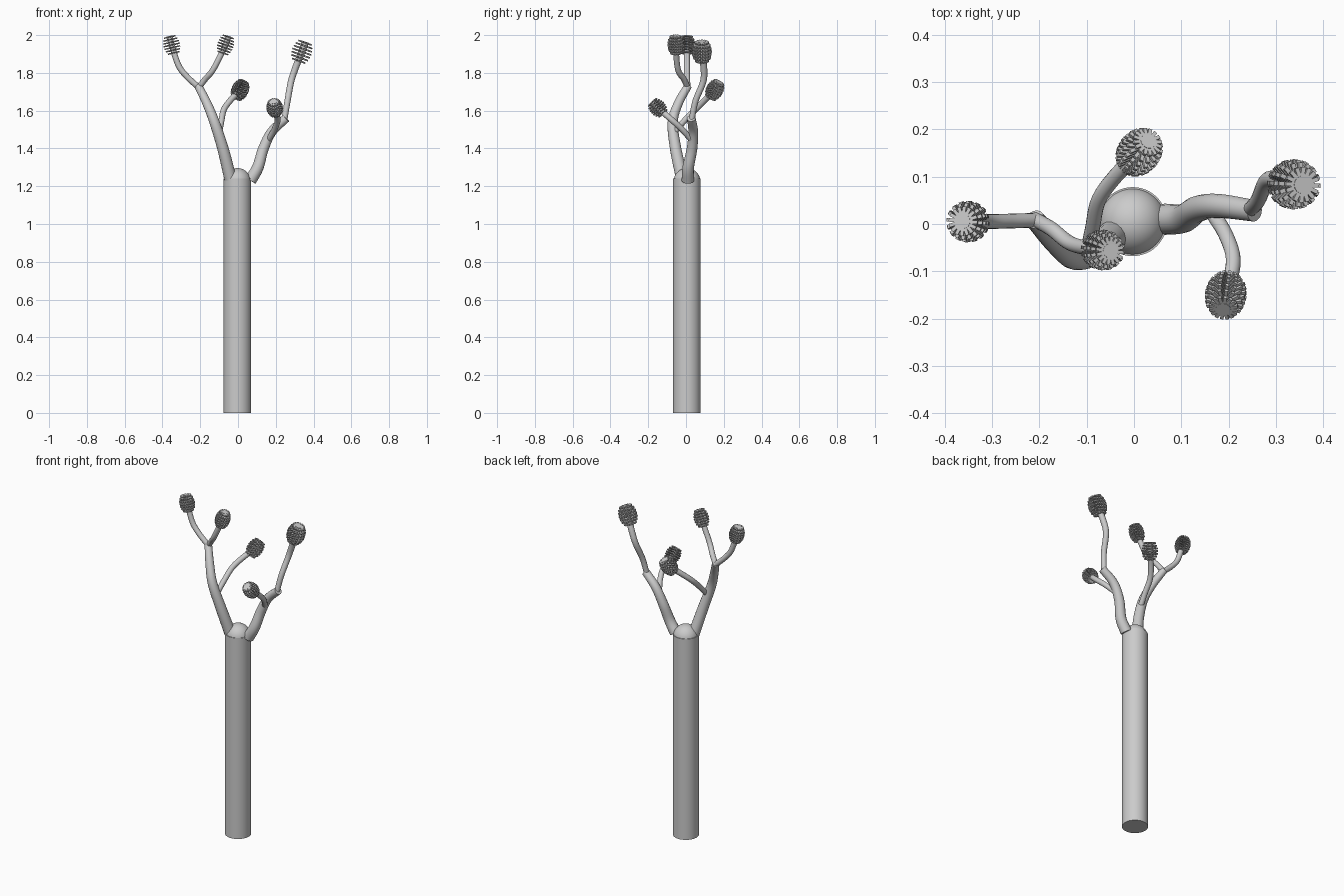
import bpy, bmesh, math
from mathutils import Matrix, Vector

old = bpy.data.objects.get("Cube")
if old:
    bpy.data.objects.remove(old, do_unlink=True)

grey = bpy.data.materials.new("plain grey")
grey.use_nodes = True
grey.diffuse_color = (0.6, 0.6, 0.6, 1)
grey.node_tree.nodes["Principled BSDF"].inputs["Base Color"].default_value = grey.diffuse_color


def finish(obj, name):
    obj.name = name
    obj.data.materials.clear()
    obj.data.materials.append(grey)
    bpy.ops.object.select_all(action='DESELECT')
    obj.select_set(True)
    bpy.context.view_layer.objects.active = obj
    bpy.ops.object.shade_smooth_by_angle(angle=math.radians(35))


def smooth_path(points, steps=8):
    """Catmull-Rom path through the points."""
    p = [Vector(q) for q in points]
    p = [2 * p[0] - p[1]] + p + [2 * p[-1] - p[-2]]
    path = []
    for a, b, c, d in zip(p, p[1:], p[2:], p[3:]):
        for i in range(steps):
            t = i / steps
            path.append(0.5 * (2 * b + (c - a) * t + (2 * a - 5 * b + 4 * c - d) * t ** 2
                               + (3 * b - a - 3 * c + d) * t ** 3))
    return path + [p[-2]]


def limb(name, points, r_start, r_end):
    """Tapered round tube with closed ends."""
    path = smooth_path(points)
    curve = bpy.data.curves.new(name, 'CURVE')
    curve.dimensions = '3D'
    curve.bevel_depth = 1
    curve.bevel_resolution = 6
    curve.use_fill_caps = True
    spline = curve.splines.new('POLY')
    spline.points.add(len(path) - 1)
    for i, (pt, co) in enumerate(zip(spline.points, path)):
        pt.co = (*co, 1)
        pt.radius = r_start + (r_end - r_start) * i / (len(path) - 1)
    obj = bpy.data.objects.new(name, curve)
    bpy.context.collection.objects.link(obj)
    bpy.ops.object.select_all(action='DESELECT')
    obj.select_set(True)
    bpy.context.view_layer.objects.active = obj
    bpy.ops.object.convert(target='MESH')
    finish(bpy.context.view_layer.objects.active, name)


def bristle_head(name, center, tip, radius, layers=7, teeth=16):
    """Rings of radial pegs stacked around the end of a twig."""
    center, tip = Vector(center), Vector(tip)
    axis = tip - center
    half = axis.length * 0.9
    frame = Matrix.Translation(center) @ axis.to_track_quat('Z', 'Y').to_matrix().to_4x4()
    bm = bmesh.new()
    for layer in range(layers):
        t = 2 * layer / (layers - 1) - 1
        reach = radius * math.sqrt(1 - 0.5 * t * t)
        inner = radius * 0.2
        size = Matrix.Diagonal((reach - inner, radius * 0.17, radius * 0.15, 1))
        place = Matrix.Translation(((reach + inner) / 2, 0, t * half))
        for k in range(teeth):
            spin = Matrix.Rotation(2 * math.pi * k / teeth, 4, 'Z')
            bmesh.ops.create_cube(bm, size=1, matrix=frame @ spin @ place @ size)
    mesh = bpy.data.meshes.new(name)
    bm.to_mesh(mesh)
    bm.free()
    obj = bpy.data.objects.new(name, mesh)
    bpy.context.collection.objects.link(obj)
    finish(obj, name)


# Trunk with rounded top
AXIS = (-0.003, 0.005)
HEIGHT = 1.24
bpy.ops.mesh.primitive_cylinder_add(vertices=48, radius=0.073, depth=HEIGHT,
                                    location=(*AXIS, HEIGHT / 2))
finish(bpy.context.object, "trunk")
bpy.ops.mesh.primitive_uv_sphere_add(segments=48, ring_count=24, radius=0.071,
                                     location=(*AXIS, 1.225))
finish(bpy.context.object, "trunk_dome")

# Two main branches
limb("right_branch", [(-0.04, -0.02, 1.24), (-0.08, -0.055, 1.4), (-0.125, -0.07, 1.54),
                      (-0.165, -0.04, 1.64), (-0.21, 0.01, 1.73)], 0.033, 0.021)
limb("left_branch", [(0.065, 0.01, 1.23), (0.105, 0.012, 1.3), (0.135, 0.032, 1.4),
                     (0.18, 0.038, 1.49), (0.255, 0.028, 1.56)], 0.033, 0.023)

# Twigs: the last two points give the centre and tip of the bristle head
twigs = {
    "right_outer": ([(-0.205, 0.008, 1.72), (-0.27, 0.006, 1.78), (-0.315, 0.005, 1.84),
                     (-0.351, 0.005, 1.948), (-0.362, 0.006, 1.995)], 0.044),
    "right_inner": ([(-0.21, 0.01, 1.72), (-0.175, -0.01, 1.765), (-0.13, -0.043, 1.82),
                     (-0.066, -0.055, 1.948), (-0.05, -0.057, 1.995)], 0.043),
    "right_back": ([(-0.1, -0.066, 1.48), (-0.088, -0.01, 1.545), (-0.075, 0.05, 1.605),
                    (-0.04, 0.1, 1.655), (0.011, 0.152, 1.71), (0.03, 0.175, 1.75)], 0.046),
    "left_outer": ([(0.245, 0.03, 1.55), (0.262, 0.05, 1.65), (0.28, 0.09, 1.75),
                    (0.302, 0.095, 1.82), (0.338, 0.084, 1.912), (0.357, 0.083, 1.965)], 0.053),
    "left_front": ([(0.165, 0.025, 1.45), (0.195, -0.025, 1.505), (0.21, -0.08, 1.555),
                    (0.194, -0.15, 1.615), (0.189, -0.18, 1.647)], 0.044),
}
for name, (points, radius) in twigs.items():
    limb(name + "_twig", points, 0.0155, radius * 0.36)
    bristle_head(name + "_head", points[-2], points[-1], radius)
